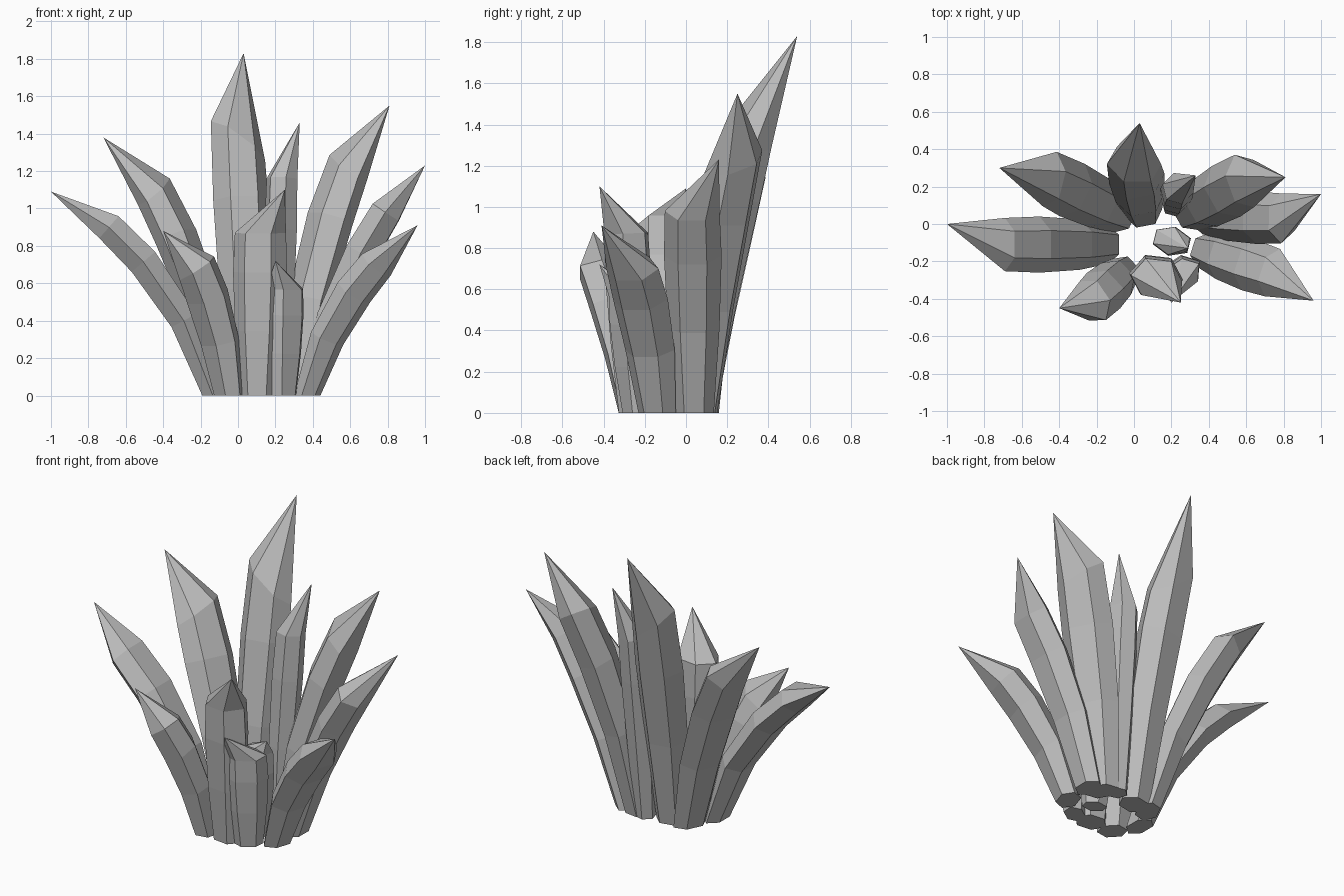
import bpy, bmesh, math
from mathutils import Vector

cube = bpy.data.objects.get("Cube")
if cube:
    bpy.data.objects.remove(cube, do_unlink=True)

stone = bpy.data.materials.new("grey_crystal")
stone.use_nodes = True
GREY = (0.5, 0.5, 0.5, 1)
stone.diffuse_color = GREY
stone.node_tree.nodes["Principled BSDF"].inputs["Base Color"].default_value = GREY

CENTRE = Vector((0.13, -0.08, 0))


def crystal(name, base, shoulder, tip, width, depth, bow, tilt=0):
    """Bent six-sided shaft with a level foot, widening to a tilted shoulder and an off-centre point."""
    base, end, tip = Vector((*base, 0)), Vector(shoulder), Vector(tip)
    out = end - base
    out.z = 0
    if out.length < 0.08:
        out = base - CENTRE
    out.normalize()
    side = Vector((-out.y, out.x, 0))
    control = (base + end) / 2 - out * bow + Vector((0, 0, bow * 0.6))
    bm = bmesh.new()
    rings = []
    for t, size in ((0, 0.68), (0.4, 0.9), (0.76, 1), (1, 0.95)):
        centre = base * (1 - t) ** 2 + control * 2 * t * (1 - t) + end * t * t
        along = (control - base).lerp(end - control, t).normalized()
        thick = out if t == 0 else side.cross(along).normalized()
        slant = along * tilt if t == 1 else Vector()
        ring = []
        for k in range(6):
            a = k * math.pi / 3
            ring.append(bm.verts.new(centre + (side * width * size + slant) * math.cos(a)
                                     + thick * math.sin(a) * depth * size))
        rings.append(ring)
    bm.faces.new(rings[0])
    for low, high in zip(rings, rings[1:]):
        for k in range(6):
            n = (k + 1) % 6
            bm.faces.new((low[k], low[n], high[n], high[k]))
    point = bm.verts.new(tip)
    for k in range(6):
        bm.faces.new((rings[-1][k], rings[-1][(k + 1) % 6], point))
    bmesh.ops.recalc_face_normals(bm, faces=bm.faces)
    mesh = bpy.data.meshes.new(name)
    bm.to_mesh(mesh)
    bm.free()
    mesh.materials.append(stone)
    bpy.context.collection.objects.link(bpy.data.objects.new(name, mesh))


# Back row
crystal("back_tall_crystal", (.05, .06), (.0, .32, 1.36), (.03, .54, 1.83), .15, .12, .04, .11)
crystal("back_slim_crystal", (.21, .1), (.235, .19, 1.16), (.33, .26, 1.46), .09, .09, .01)
crystal("back_right_crystal", (-.06, .05), (-.45, .24, 1.09), (-.72, .3, 1.38), .155, .105, .08, -.06)
crystal("back_left_crystal", (.29, .06), (.59, .23, 1.22), (.81, .25, 1.55), .155, .115, .08, .06)

# Spreading sides
crystal("right_side_crystal", (-.135, -.11), (-.69, -.11, .9), (-1, 0, 1.09), .15, .095, .14)
crystal("left_side_crystal", (.37, .04), (.79, .03, .98), (1, .16, 1.23), .14, .1, .08)
crystal("left_front_crystal", (.37, -.14), (.74, -.26, .7), (.96, -.41, .91), .14, .1, .09)

# Front row
crystal("front_right_crystal", (-.05, -.25), (-.22, -.41, .68), (-.4, -.45, .88), .13, .11, .06, .04)
crystal("front_tall_crystal", (.11, -.25), (.12, -.29, .87), (.25, -.42, 1.1), .145, .12, .0)
crystal("front_short_crystal", (.24, -.24), (.25, -.28, .57), (.2, -.42, .72), .125, .09, .0)
crystal("inner_short_crystal", (.21, -.1), (.2, -.09, .52), (.29, -.13, .61), .08, .11, .0)
